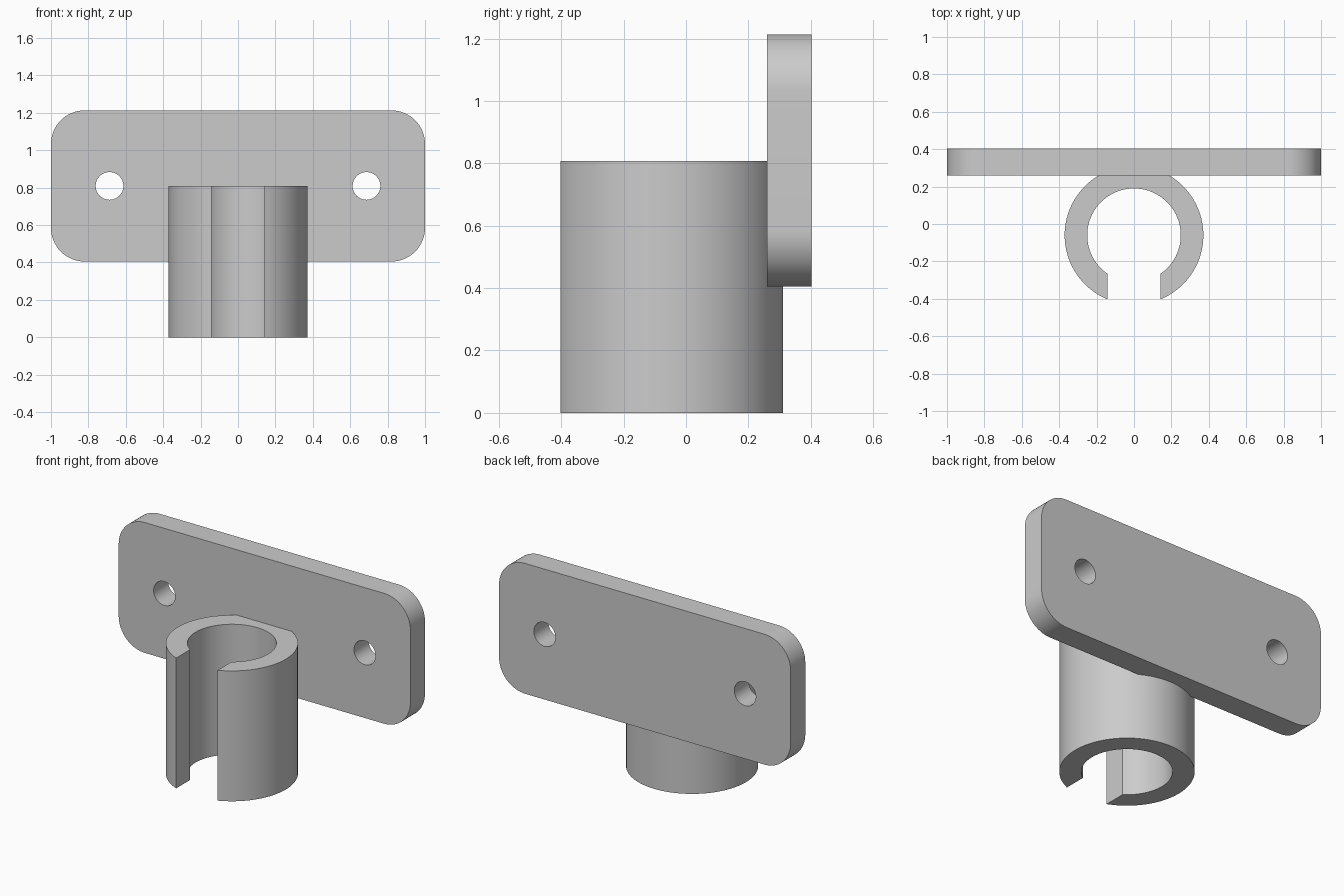
import bpy, bmesh
from math import sin, cos, pi, asin
from mathutils import Matrix

if "Cube" in bpy.data.objects:
    bpy.data.objects.remove(bpy.data.objects["Cube"])


def arc(cx, cy, r, a0, a1, n):
    return [(cx + r * cos(a0 + (a1 - a0) * i / n),
             cy + r * sin(a0 + (a1 - a0) * i / n)) for i in range(n + 1)]


def extrude_outline(name, loops, depth, matrix):
    """Fill 2D loops (later loops are holes), extrude to depth, weld into a solid."""
    cu = bpy.data.curves.new(name, 'CURVE')
    cu.dimensions, cu.fill_mode, cu.extrude = '2D', 'BOTH', depth / 2
    for pts in loops:
        sp = cu.splines.new('POLY')
        sp.points.add(len(pts) - 1)
        for p, (x, y) in zip(sp.points, pts):
            p.co = (x, y, 0, 1)
        sp.use_cyclic_u = True
    tmp = bpy.data.objects.new(name + "_outline", cu)
    bpy.context.collection.objects.link(tmp)
    bpy.context.view_layer.update()
    me = bpy.data.meshes.new_from_object(tmp.evaluated_get(bpy.context.evaluated_depsgraph_get()))
    bpy.data.objects.remove(tmp)
    bm = bmesh.new()
    bm.from_mesh(me)
    bmesh.ops.remove_doubles(bm, verts=bm.verts, dist=1e-4)
    bmesh.ops.transform(bm, matrix=matrix, verts=bm.verts)
    bmesh.ops.recalc_face_normals(bm, faces=bm.faces)
    bm.to_mesh(me)
    bm.free()
    me.name = name
    ob = bpy.data.objects.new(name, me)
    bpy.context.collection.objects.link(ob)
    return ob


# Wall plate: rounded rectangle with two screw holes
W, Z0, Z1, R = 1.0, 0.405, 1.213, 0.18
plate_loop = []
for i, (sx, z) in enumerate([(1, Z1 - R), (-1, Z1 - R), (-1, Z0 + R), (1, Z0 + R)]):
    plate_loop += arc(sx * (W - R), z, R, i * pi / 2, (i + 1) * pi / 2, 16)
holes = [arc(s * 0.687, 0.809, 0.074, 0, 2 * pi, 48)[:-1] for s in (-1, 1)]
plate = extrude_outline("wall_plate", [plate_loop] + holes, 0.143,
                        Matrix.Translation((0, 0.3315, 0)) @ Matrix.Rotation(pi / 2, 4, 'X'))

# Split tube: C-shaped ring with a parallel-sided slot at the front
CY, RO, RI, SLOT, H = -0.06, 0.371, 0.25, 0.142, 0.808
go, gi = asin(SLOT / RO), asin(SLOT / RI)
ring = (arc(0, CY, RO, -pi / 2 + go, 1.5 * pi - go, 80)
        + arc(0, CY, RI, 1.5 * pi - gi, -pi / 2 + gi, 72))
tube = extrude_outline("split_tube", [ring], H, Matrix.Translation((0, 0, H / 2)))

# Fuse the tube and plate into one bracket
mod = plate.modifiers.new("fuse", 'BOOLEAN')
mod.operation, mod.solver, mod.object = 'UNION', 'EXACT', tube
bpy.context.view_layer.objects.active = plate
plate.select_set(True)
bpy.ops.object.modifier_apply(modifier=mod.name)
bpy.data.objects.remove(tube)
plate.name = "tube_clip_bracket"
bpy.ops.object.shade_smooth_by_angle(angle=pi / 6)
